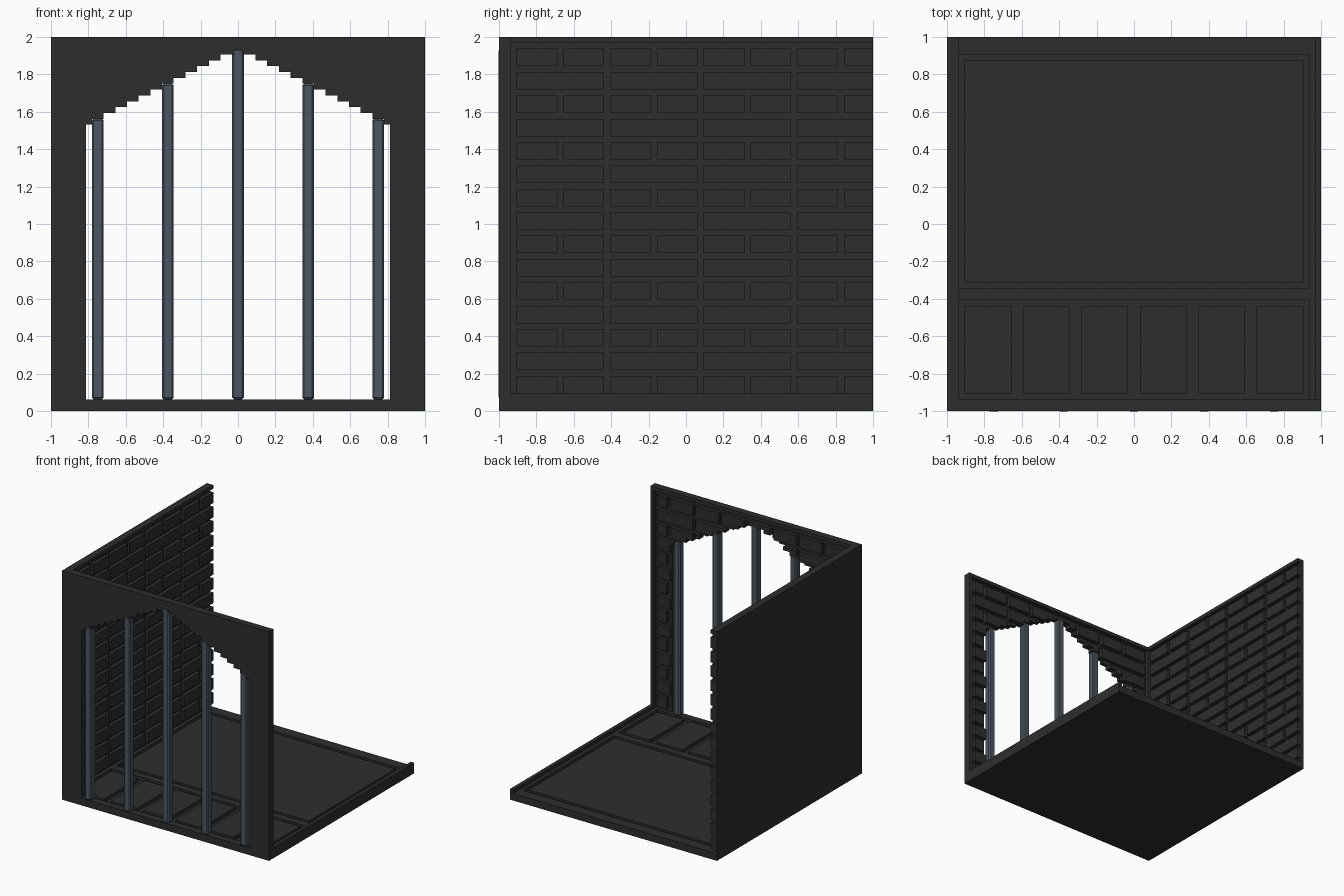
import bpy, bmesh
from mathutils import Matrix, Vector

cube = bpy.data.objects.get("Cube")
if cube:
    bpy.data.objects.remove(cube, do_unlink=True)

U = 1 / 32  # grid unit: the model is 64 units wide


def material(name, rgb):
    m = bpy.data.materials.new(name)
    m.use_nodes = True
    m.diffuse_color = (*rgb, 1)
    bsdf = m.node_tree.nodes["Principled BSDF"]
    bsdf.inputs["Base Color"].default_value = (*rgb, 1)
    bsdf.inputs["Roughness"].default_value = 0.9
    return m


STONE = material("dark_stone", (0.027, 0.027, 0.027))
STEEL = material("blue_grey_steel", (0.072, 0.095, 0.12))


def finish(name, bm, mat):
    bmesh.ops.recalc_face_normals(bm, faces=bm.faces)
    me = bpy.data.meshes.new(name)
    bm.to_mesh(me)
    bm.free()
    me.materials.append(mat)
    ob = bpy.data.objects.new(name, me)
    bpy.context.collection.objects.link(ob)
    return ob


def boxes(name, spans, mat=STONE, bevel=0):
    """One mesh of boxes, each (x0, x1, y0, y1, z0, z1) in grid units from the corner."""
    bm = bmesh.new()
    for x0, x1, y0, y1, z0, z1 in spans:
        centre = Vector(((x0 + x1) / 2 - 32, (y0 + y1) / 2 - 32, (z0 + z1) / 2)) * U
        size = Vector((x1 - x0, y1 - y0, z1 - z0)) * U
        bmesh.ops.create_cube(bm, size=1, matrix=Matrix.Translation(centre) @ Matrix.Diagonal((*size, 1)))
    if bevel:
        bmesh.ops.bevel(bm, geom=list(bm.edges), offset=bevel * U, segments=1, affect='EDGES')
    return finish(name, bm, mat)


def prism(name, profile, y0, y1):
    """Extrude an x-z profile in grid units (x from the centre) along y."""
    bm = bmesh.new()
    face = bm.faces.new([bm.verts.new((x * U, (y0 - 32) * U, z * U)) for x, z in profile])
    ext = bmesh.ops.extrude_face_region(bm, geom=[face])
    moved = [v for v in ext["geom"] if isinstance(v, bmesh.types.BMVert)]
    bmesh.ops.translate(bm, verts=moved, vec=(0, (y1 - y0) * U, 0))
    return finish(name, bm, STONE)


def bricks(end):
    """Alternating rows of short and long bricks as (start, stop, bottom, top)."""
    for row in range(15):
        pitch = 16 if row % 2 else 8
        z = 3 + 4 * row
        for a in range(3, end, pitch):
            yield a, min(a + pitch - 1, end), z, z + 3


# Floor: slab, raised borders and paving panels with grooves between them
boxes("floor_slab", [(0, 64, 0, 64, 0, 1)])
boxes("floor_borders", [(0, 2, 0, 64, 1, 2), (62, 64, 0, 64, 1, 2)]
      + [(2, 62, a, b, 1, 2) for a, b in ((0, 2), (19, 21), (61, 64))])
boxes("floor_large_panel", [(3, 61, 22, 60, 1, 2)])
boxes("floor_small_panels", [(x, x + 8, 3, 18, 1, 2) for x in range(3, 61, 10)])
boxes("floor_side_lip", [(63, 64, 2, 64, 2, 3)])

# Side wall: smooth outside, top rim and bricks inside
boxes("side_wall", [(0, 1, 2, 64, 2, 64)])
boxes("side_wall_top_rim", [(1, 2, 2, 64, 63, 64)])
boxes("side_wall_bricks", [(1, 2, a, b, z0, z1) for a, b, z0, z1 in bricks(64)])

# Stepped arch outline, left half mirrored to the right
half = [(26, 2), (26, 49), (25, 49)]
for i in range(11):
    x = 25 - 2 * i
    half += [(x, 50 + i), (x - 2, 50 + i)]
half += [(3, 61)]
arch = [(-x, z) for x, z in half] + [(x, z) for x, z in reversed(half)]

# Front wall: smooth outer plate with the arch opening
prism("front_wall", [(-32, 2)] + arch + [(32, 2), (32, 64), (-32, 64)], 0, 1)
boxes("front_wall_rim", [(0, 64, 1, 2, 63, 64), (63, 64, 1, 2, 2, 63), (0, 2, 1, 2, 2, 63)])

# Front wall bricks, cut by the arch
front_bricks = boxes("front_wall_bricks", [(a, b, 1, 2, z0, z1) for a, b, z0, z1 in bricks(62)])
cutter = prism("arch_cutter", arch, 0, 4)
cutter.hide_render = True
cut = front_bricks.modifiers.new("arch", 'BOOLEAN')
cut.operation = 'DIFFERENCE'
cut.solver = 'EXACT'
cut.object = cutter
bpy.context.view_layer.objects.active = front_bricks
bpy.ops.object.modifier_apply(modifier=cut.name)
bpy.data.objects.remove(cutter, do_unlink=True)

# Window bars, following the arch height
for i, top in enumerate((50, 56, 62, 56, 50)):
    x = 8 + 12 * i
    boxes("window_bar_%d" % (i + 1), [(x - 1, x + 1, -0.05, 1.95, 2, top)], STEEL, 0.3)
